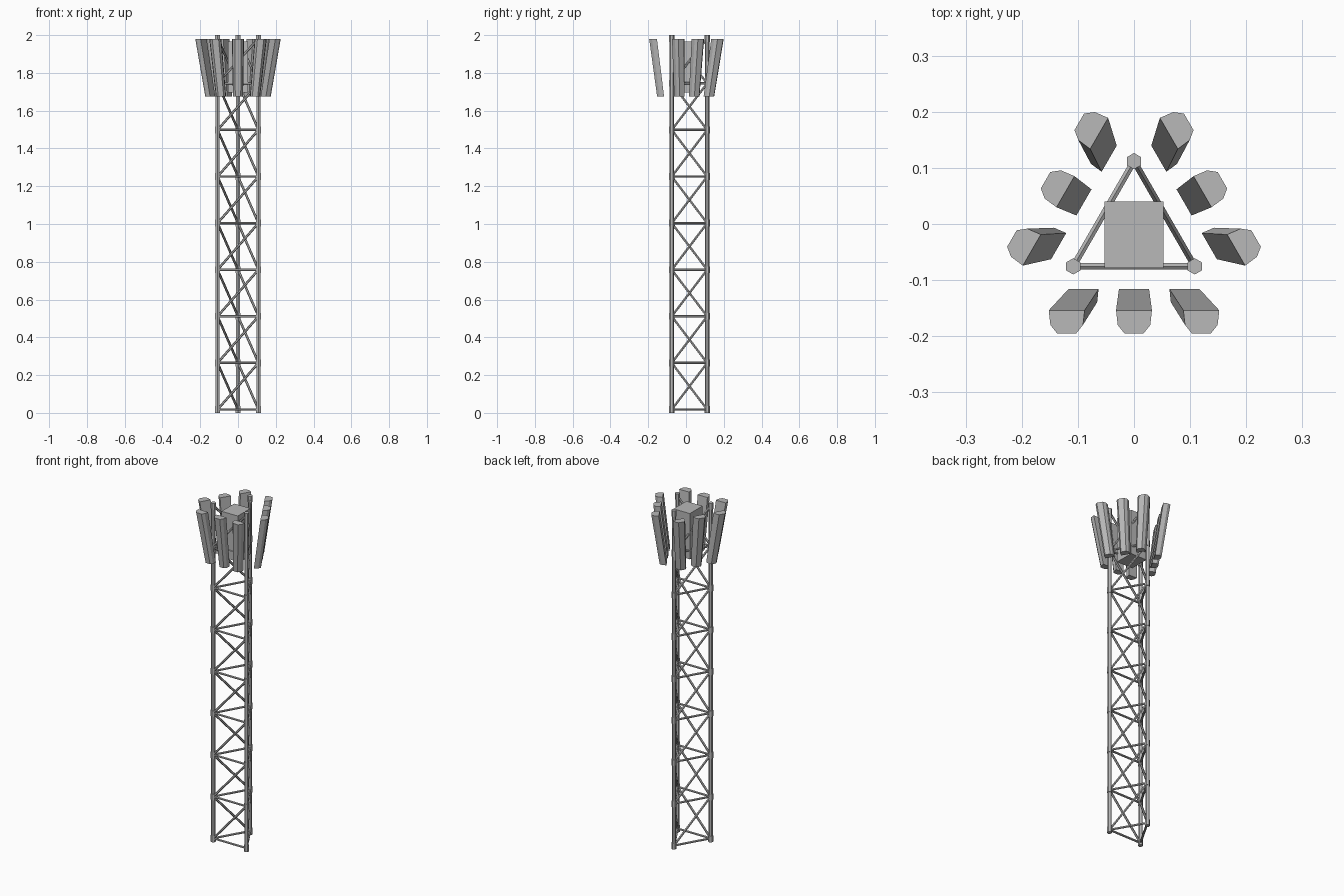
import bpy, bmesh, math
from mathutils import Vector, Matrix

cube = bpy.data.objects.get("Cube")
if cube:
    bpy.data.objects.remove(cube, do_unlink=True)

steel = bpy.data.materials.new("galvanised_grey")
steel.use_nodes = True
GREY = (0.48, 0.48, 0.48, 1)
steel.diffuse_color = GREY
steel.node_tree.nodes["Principled BSDF"].inputs["Base Color"].default_value = GREY


def finish(bm, name):
    bmesh.ops.recalc_face_normals(bm, faces=bm.faces)
    mesh = bpy.data.meshes.new(name)
    bm.to_mesh(mesh)
    bm.free()
    mesh.materials.append(steel)
    obj = bpy.data.objects.new(name, mesh)
    bpy.context.collection.objects.link(obj)
    return obj


def add_rod(bm, start, end, radius):
    """Six-sided rod between two points."""
    axis = end - start
    turn = axis.to_track_quat('Z', 'Y').to_matrix().to_4x4()
    bmesh.ops.create_cone(bm, cap_ends=True, segments=6, radius1=radius, radius2=radius,
                          depth=axis.length,
                          matrix=Matrix.Translation((start + end) / 2) @ turn)


# Triangular mast layout
CENTRE = Vector((0, -0.013, 0))
LEG_RADIUS = 0.125
corners = [CENTRE + Vector((math.cos(a), math.sin(a), 0)) * LEG_RADIUS
           for a in (math.radians(d) for d in (210, 330, 90))]
BAY = 0.2467
levels = [0.018 + BAY * i for i in range(8)]
TOP = 2.0


def up(point, z):
    return Vector((point.x, point.y, z))


# Legs with joint collars
for name, c in zip(("right_leg", "left_leg", "back_leg"), corners):
    bm = bmesh.new()
    add_rod(bm, up(c, 0), up(c, TOP), 0.0115)
    for z in levels + [TOP - 0.018]:
        add_rod(bm, up(c, z - 0.018), up(c, z + 0.018), 0.0145)
    finish(bm, name)

# Horizontal and diagonal bracing on each face
for i, face in enumerate(("front", "left", "right")):
    a, b = corners[i], corners[(i + 1) % 3]
    bars, braces = bmesh.new(), bmesh.new()
    for z in levels:
        add_rod(bars, up(a, z), up(b, z), 0.0065)
        add_rod(braces, up(a, z), up(b, min(z + BAY, TOP - 0.018)), 0.0065)
    finish(bars, face + "_crossbars")
    finish(braces, face + "_diagonals")

# Equipment cabinet inside the mast head
bm = bmesh.new()
bmesh.ops.create_cube(bm, size=1, matrix=Matrix.Translation((0, -0.019, 1.83))
                      @ Matrix.Diagonal((0.106, 0.118, 0.27, 1)))
finish(bm, "equipment_cabinet")

# Panel antennas: flat back, rounded front, leaning outwards
half = [(0.032, 0), (0.029, -0.026), (0.017, -0.041)]
profile = half + [(-x, y) for x, y in reversed(half)]


def antenna(name, offset, angle):
    bm = bmesh.new()
    low = [bm.verts.new((offset * 0.75 + x * 0.84, y * 0.9 - 0.103, 1.675)) for x, y in profile]
    high = [bm.verts.new((offset + x, y - 0.141, 1.98)) for x, y in profile]
    bm.faces.new(low)
    bm.faces.new(high)
    n = len(profile)
    for i in range(n):
        j = (i + 1) % n
        bm.faces.new((low[i], low[j], high[j], high[i]))
    bmesh.ops.transform(bm, verts=bm.verts,
                        matrix=Matrix.Translation(CENTRE) @ Matrix.Rotation(angle, 4, 'Z'))
    finish(bm, name)


for k, side in enumerate(("front", "left", "right")):
    for spot, offset in (("a", -0.12), ("b", 0), ("c", 0.12)):
        antenna(f"{side}_antenna_{spot}", offset, k * math.tau / 3)
